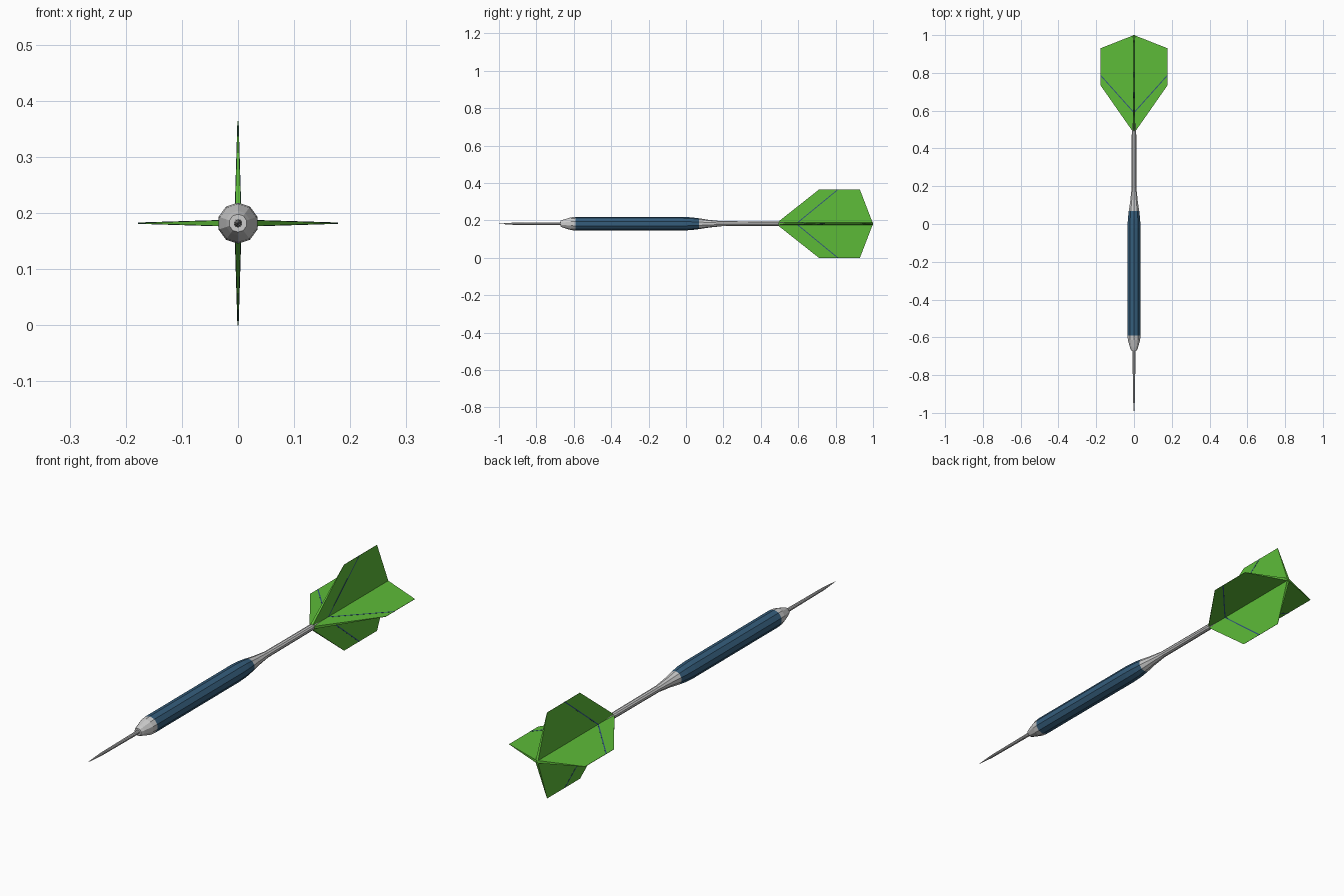
import bpy, bmesh, math

if "Cube" in bpy.data.objects:
    bpy.data.objects.remove(bpy.data.objects["Cube"])

CZ = 0.182      # height of the dart's axis
SIDES = 10


def material(name, color):
    m = bpy.data.materials.new(name)
    m.diffuse_color = (*color, 1)
    m.use_nodes = True
    m.node_tree.nodes["Principled BSDF"].inputs["Base Color"].default_value = m.diffuse_color
    return m


def finish(name, bm, mat=None):
    bmesh.ops.recalc_face_normals(bm, faces=bm.faces)
    me = bpy.data.meshes.new(name)
    bm.to_mesh(me)
    bm.free()
    ob = bpy.data.objects.new(name, me)
    bpy.context.collection.objects.link(ob)
    if mat:
        me.materials.append(mat)
    return ob


def turned(name, profile, mat=None, sides=SIDES):
    """Flat-faced lathe along y from (y, radius) points."""
    bm = bmesh.new()
    rings = []
    for y, r in profile:
        angles = [math.pi / 2 + 2 * math.pi * i / sides for i in range(sides)]
        rings.append([bm.verts.new((r * math.cos(a), y, CZ + r * math.sin(a))) for a in angles])
    for a, b in zip(rings, rings[1:]):
        for i in range(sides):
            j = (i + 1) % sides
            bm.faces.new((a[i], a[j], b[j], b[i]))
    bm.faces.new(rings[0])
    bm.faces.new(rings[-1])
    return finish(name, bm, mat)


def fins(name, outline_vertical, outline_horizontal, extra, mat):
    """Four wedge plates, thick at the axis and thin at the rim."""
    bm = bmesh.new()
    for k in range(4):
        a = k * math.pi / 2
        c, s = math.cos(a), math.sin(a)
        outline = outline_vertical if k % 2 else outline_horizontal
        layers = []
        for side in (1, -1):
            layer = []
            for y, r in outline:
                t = side * (0.006 - 0.0055 * r / 0.182 + extra)
                layer.append(bm.verts.new((c * r - s * t, y, CZ + s * r + c * t)))
            layers.append(layer)
        top, bottom = layers
        bm.faces.new(top)
        bm.faces.new(bottom[::-1])
        n = len(top)
        for i in range(n):
            j = (i + 1) % n
            bm.faces.new((top[i], bottom[i], bottom[j], top[j]))
    return finish(name, bm, mat)


blue = material("barrel_blue", (0.035, 0.11, 0.2))
green = material("flight_green", (0.11, 0.5, 0.04))
navy = material("stripe_blue", (0.03, 0.09, 0.22))

# Needle, nose, grip and shaft
turned("needle_point", [(-1.0, 0.0008), (-0.92, 0.006), (-0.655, 0.008)])
turned("nose_cone", [(-0.67, 0.016), (-0.655, 0.022), (-0.615, 0.034), (-0.59, 0.0365)])
turned("barrel_grip", [(-0.59, 0.0365), (-0.02, 0.0365), (0.03, 0.034), (0.07, 0.029)], blue)
turned("shaft", [(0.07, 0.029), (0.12, 0.021), (0.19, 0.0135), (0.48, 0.0125), (0.60, 0.005)])

# Flight plates and their stripes
RV, RH = 0.182, 0.178
fins("flight_fins",
     [(0.48, 0), (0.71, RV), (0.93, RV), (1.0, 0)],
     [(0.48, 0), (0.735, RH), (0.93, RH), (1.0, 0)], 0, green)
fins("flight_stripes",
     [(0.586, 0), (0.808, RV), (0.815, RV), (0.593, 0)],
     [(0.586, 0), (0.785, RH), (0.792, RH), (0.593, 0)], 0.0006, navy)
